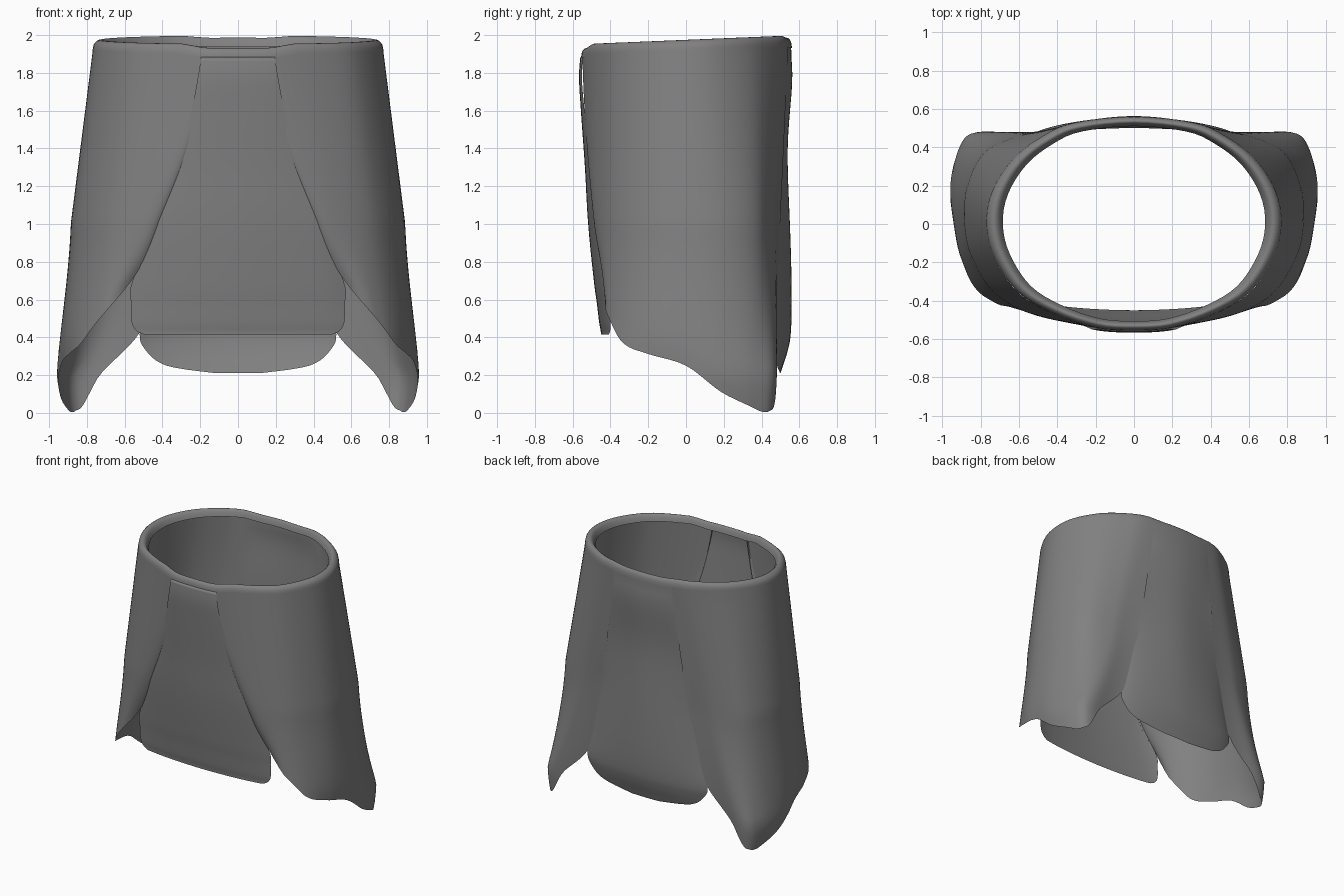
import bpy, bmesh, math
from mathutils import Vector

if "Cube" in bpy.data.objects:
    bpy.data.objects.remove(bpy.data.objects["Cube"], do_unlink=True)

cloth = bpy.data.materials.new("grey cloth")
cloth.use_nodes = True
cloth.diffuse_color = (0.22, 0.22, 0.22, 1)
cloth.node_tree.nodes["Principled BSDF"].inputs["Base Color"].default_value = cloth.diffuse_color

# Half outlines from front middle, around the left side, to back middle
WAIST = [(0, -.55), (.2, -.535), (.42, -.46), (.6, -.35), (.72, -.17), (.76, 0),
         (.73, .17), (.62, .34), (.46, .46), (.3, .525), (0, .555)]
THIGH = [(0, -.54), (.3, -.52), (.51, -.475), (.71, -.365), (.835, -.18), (.875, 0),
         (.86, .2), (.77, .37), (.6, .455), (.42, .485), (0, .54)]
HEM = [(0, -.54), (.4, -.52), (.66, -.465), (.83, -.365), (.925, -.2), (.96, 0),
       (.96, .19), (.92, .365), (.83, .475), (.56, .47), (0, .5)]


def spline(get, u):
    """Smooth curve through the points get(0), get(1), ..."""
    i = math.floor(u)
    t = u - i
    a, b, c, d = (Vector(get(i + k)) for k in (-1, 0, 1, 2))
    return b + (c - a) * (t / 2) + (a - b * 2.5 + c * 2 - d / 2) * t * t \
        + ((b - c) * 1.5 + (d - a) / 2) * t ** 3


def path(points, u):
    last = len(points) - 1
    return spline(lambda i: points[max(0, min(last, i))], u * last)


def outline(points, u):
    def get(i):
        i %= 20
        x, y = points[min(i, 20 - i)]
        return (x if i <= 10 else -x, y)
    return spline(get, u)


def clamp(t):
    return max(0, min(1, t))


def body(u, z):
    """Point on the flaring body at station u and height z."""
    mid = outline(THIGH, u)
    if z > 1:
        return mid.lerp(outline(WAIST, u), clamp((z - 1) / .93))
    return mid.lerp(outline(HEM, u), clamp((1 - z) / .8) ** 1.4)


def top(u):
    """Height of the waist edge, with a dip at the front middle."""
    x, y = outline(WAIST, u)
    dip = .022 * clamp((.3 - abs(x)) / .12)
    return 1.975 + .04 * y - (dip if y < 0 else dip / 2)


def sheet(name, point, cols, rows, flip=False):
    """Build a smooth surface from point(s, v), both running 0 to 1."""
    bm = bmesh.new()
    grid = [[bm.verts.new(point(i / cols, j / rows)) for j in range(rows + 1)]
            for i in range(cols + 1)]
    for i in range(cols):
        for j in range(rows):
            quad = [grid[i][j], grid[i][j + 1], grid[i + 1][j + 1], grid[i + 1][j]]
            face = bm.faces.new(quad[::-1] if flip else quad)
            face.smooth = True
    bmesh.ops.remove_doubles(bm, verts=bm.verts, dist=.0005)
    mesh = bpy.data.meshes.new(name)
    bm.to_mesh(mesh)
    bm.free()
    mesh.materials.append(cloth)
    bpy.context.collection.objects.link(bpy.data.objects.new(name, mesh))


# Side panels: the edge runs down the front, along the hem and up the back
SIDE_EDGE = [(.72, 1.88), (.85, 1.6), (1.1, 1.3), (1.5, 1), (2.05, .7), (2.85, .46),
             (3.3, .36), (4, .31), (5, .25), (6, .11), (7, .025), (7.4, .005),
             (7.7, .012), (8, .045), (8.5, .22), (9, .44), (9.12, .8), (9.18, 1.3),
             (9.2, 1.88)]


def side_point(sign):
    def point(s, v):
        u, low = path(SIDE_EDGE, s)
        high = top(u) - .05
        z = high + (min(low, high) - high) * v
        # the hem curls inward, the front edge tucks down into the front panel
        curl = .025 * clamp(u - 3) * clamp(9 - u) * v ** 16
        tuck = (.012 + .025 * ((1.9 - z) / .9) ** 2) * clamp((2.5 - u) * 2) * v ** 8
        x, y = body(u, z) * (1.01 - curl)
        return (sign * x, y + tuck, z)
    return point


sheet("left_side_panel", side_point(1), 90, 32)
sheet("right_side_panel", side_point(-1), 90, 32, flip=True)

# Front and back panels: rows of (half width in stations, height, depth shift)
FRONT_ROWS = [(.95, 1.9, -.008), (.98, 1.78, -.018), (1.05, 1.6, -.01), (1.25, 1.3, .008),
              (1.65, 1, .022), (2.05, .7, .052), (1.98, .58, .068), (1.86, .48, .08),
              (1.7, .435, .088), (1.5, .415, .09)]
BACK_ROWS = [(1, 1.9, .002), (1, 1.75, .01), (1, 1.4, -.008), (1, 1, .01),
             (1.02, .6, .035), (1.03, .42, .04), (.9, .33, .03), (.65, .25, .01),
             (.2, .21, 0)]


def panel_point(rows, centre):
    def point(s, v):
        s = s * 2 - 1
        half, z, shift = path(rows, v)
        u = centre + s * half
        if v == 0:
            z = top(u) - .05
        x, y = body(u, z)
        return (x, y + shift * (1 - s ** 4 if centre else 1), z)
    return point


sheet("front_panel", panel_point(FRONT_ROWS, 0), 28, 45)
sheet("back_panel", panel_point(BACK_ROWS, 10), 28, 40)

# Waistband: rolled lip turning inward, as (scale, drop below the edge)
LIP = [(.9, .05), (.925, .015), (.955, 0), (.985, .008), (1.006, .028), (1.013, .055)]


def lip_point(s, v):
    scale, drop = path(LIP, v)
    u = s * 20
    x, y = outline(WAIST, u)
    return (x * scale, y * (1 + (scale - 1) * .8), top(u) - drop)


sheet("waistband", lip_point, 80, 10)
